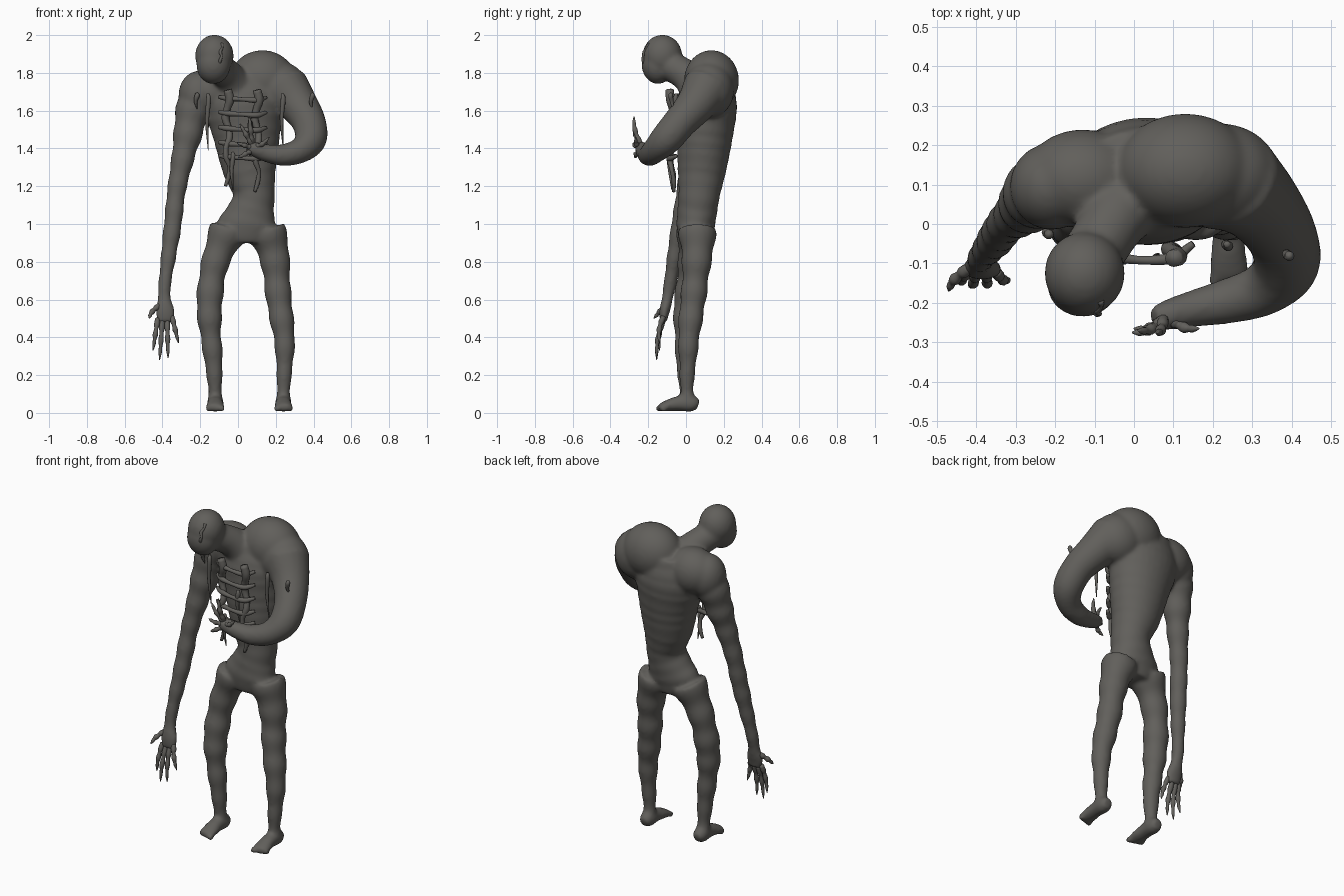
import bpy, bmesh, math
from mathutils import Vector, Matrix

if "Cube" in bpy.data.objects:
    bpy.data.objects.remove(bpy.data.objects["Cube"], do_unlink=True)

skin = bpy.data.materials.new("ash_grey_skin")
skin.use_nodes = True
GREY = (0.12, 0.115, 0.105, 1)
skin.diffuse_color = GREY
bsdf = skin.node_tree.nodes["Principled BSDF"]
bsdf.inputs["Base Color"].default_value = GREY
bsdf.inputs["Roughness"].default_value = 0.8


def spline(keys, steps):
    """Catmull-Rom through tuples of equal length."""
    vs = [Vector(k) for k in keys]
    vs = [2 * vs[0] - vs[1]] + vs + [2 * vs[-1] - vs[-2]]
    out = []
    for i in range(1, len(vs) - 2):
        a, b, c, d = vs[i - 1:i + 3]
        for s in range(steps):
            t = s / steps
            out.append(0.5 * (2 * b + (c - a) * t + (2 * a - 5 * b + 4 * c - d) * t * t
                              + (3 * b - a - 3 * c + d) * t ** 3))
    return out + [vs[-2]]


def tube(bm, keys, ref=(1, 0, 0), sides=20, steps=6, lump=0.0, pitch=0.16):
    """Swept limb: each key is x, y, z, radius, and optionally a second radius."""
    keys = [tuple(k) + ((k[3],) if len(k) == 4 else ()) for k in keys]
    path = spline([k[:3] for k in keys], steps)
    radii = spline([(k[3], k[4], 0) for k in keys], steps)
    rings = []
    for i, p in enumerate(path):
        t = (path[min(i + 1, len(path) - 1)] - path[max(i - 1, 0)]).normalized()
        u = Vector(ref)
        u = (u - t * u.dot(t)).normalized()
        w = t.cross(u)
        g = 1 + lump * math.sin(p.z * math.tau / pitch)
        ring = []
        for k in range(sides):
            a = math.tau * k / sides
            ring.append(bm.verts.new(p + u * math.cos(a) * max(radii[i][0], .002) * g
                                     + w * math.sin(a) * max(radii[i][1], .002) * g))
        rings.append(ring)
    faces = [bm.faces.new(rings[0][::-1]), bm.faces.new(rings[-1])]
    for r, q in zip(rings, rings[1:]):
        for k in range(sides):
            n = (k + 1) % sides
            faces.append(bm.faces.new((r[k], r[n], q[n], q[k])))
    bmesh.ops.recalc_face_normals(bm, faces=faces)


def ball(bm, centre, size, tilt=0, axis='X'):
    m = Matrix.Translation(centre) @ Matrix.Rotation(math.radians(tilt), 4, axis) \
        @ Matrix.Diagonal((*size, 1))
    bmesh.ops.create_icosphere(bm, subdivisions=4, radius=1, matrix=m)


def finish(name, bm, voxel=0, smooth=0):
    me = bpy.data.meshes.new(name)
    bm.to_mesh(me)
    bm.free()
    me.materials.append(skin)
    for p in me.polygons:
        p.use_smooth = True
    ob = bpy.data.objects.new(name, me)
    bpy.context.collection.objects.link(ob)
    if voxel:
        r = ob.modifiers.new("blend", 'REMESH')
        r.mode, r.voxel_size, r.use_smooth_shade = 'VOXEL', voxel, True
        s = ob.modifiers.new("soften", 'SMOOTH')
        s.factor, s.iterations = 0.5, smooth
    return ob


# Body: everything fleshy is blended into one skin
bm = bmesh.new()
# torso and pelvis
tube(bm, [(.05, .05, .90, .13, .08), (.05, .05, .98, .16, .10), (.07, .06, 1.07, .125, .105),
          (.085, .07, 1.16, .11, .11), (.06, .085, 1.30, .145, .13), (.045, .10, 1.48, .18, .15),
          (.03, .11, 1.64, .21, .16), (.03, .12, 1.78, .17, .12)], sides=32, lump=.012, pitch=.07)
# shoulder humps
ball(bm, (.13, .135, 1.76), (.175, .145, .16))
ball(bm, (.22, .12, 1.71), (.15, .135, .15))
ball(bm, (-.13, .115, 1.70), (.15, .125, .135))
ball(bm, (-.21, .095, 1.68), (.105, .11, .13))
# neck and head
tube(bm, [(.0, .08, 1.70, .11), (-.05, .01, 1.78, .085), (-.10, -.07, 1.83, .08),
          (-.13, -.12, 1.86, .09)])
ball(bm, (-.125, -.125, 1.89), (.102, .105, .112))
ball(bm, (-.13, -.155, 1.84), (.09, .08, .10), 10)
# hanging right arm
tube(bm, [(-.20, .10, 1.70, .10), (-.24, .08, 1.60, .09), (-.265, .055, 1.48, .077),
          (-.29, .03, 1.36, .062), (-.325, 0, 1.18, .05), (-.345, -.03, 1.0, .048),
          (-.368, -.06, .83, .041), (-.388, -.085, .68, .034), (-.39, -.10, .60, .038, .03),
          (-.385, -.115, .53, .05, .026), (-.385, -.12, .48, .045, .02)], lump=.05, pitch=.13)
# bent left arm
tube(bm, [(.25, .11, 1.72, .13), (.32, .05, 1.63, .105), (.375, -.03, 1.54, .09),
          (.385, -.105, 1.45, .085), (.33, -.165, 1.39, .068), (.24, -.195, 1.365, .058),
          (.15, -.215, 1.375, .047), (.09, -.23, 1.395, .04), (.05, -.24, 1.41, .03)],
     ref=(0, 0, 1))
# legs
tube(bm, [(-.05, .05, .97, .10), (-.09, .04, .88, .085), (-.125, .03, .78, .072),
          (-.145, .015, .66, .07), (-.152, .0, .54, .068), (-.145, -.005, .42, .056),
          (-.13, -.005, .28, .05), (-.122, 0, .14, .037), (-.12, .01, .05, .042)],
     lump=.06, pitch=.15)
tube(bm, [(.15, .06, .97, .10), (.18, .06, .88, .09), (.20, .055, .78, .075),
          (.21, .045, .66, .069), (.225, .03, .54, .066), (.245, .015, .40, .057),
          (.247, .01, .28, .047), (.242, .005, .14, .036), (.24, .01, .05, .042)],
     lump=.06, pitch=.15)
# feet with toes
for fx, out in ((-.12, -1), (.24, 1)):
    tube(bm, [(fx, .065, .04, .028), (fx, .03, .05, .043, .045), (fx, -.04, .05, .042, .04),
              (fx, -.10, .038, .048, .03), (fx, -.14, .028, .046, .02)], lump=0)
    for i in range(5):
        x = fx + out * (i - 2) * .02
        ball(bm, (x, -.143 + .006 * i, .024), (.013, .022, .018))
finish("body", bm, .011, 7)


def digit(bm, a, b, bend, r):
    """Bony finger with a knuckle swell, ending in a claw."""
    a, b, bend = Vector(a), Vector(b), Vector(bend)
    stops = [(0, r), (.2, r * 1.15), (.32, r * .8), (.5, r * 1.1), (.65, r * .7), (.8, r * .7), (1, .002)]
    tube(bm, [(*(a.lerp(b, t) + bend * math.sin(math.pi * t)), q) for t, q in stops], sides=10, steps=3,
         ref=(.3, .9, .3))


# Fingers of the hanging hand
bm = bmesh.new()
for root, tip in (((-.425, -.12, .50), (-.45, -.14, .33)), ((-.40, -.12, .49), (-.415, -.155, .28)),
                  ((-.375, -.12, .49), (-.37, -.155, .29)), ((-.35, -.12, .51), (-.315, -.14, .37))):
    digit(bm, root, tip, (0, -.012, 0), .013)
digit(bm, (-.415, -.11, .57), (-.47, -.17, .50), (-.012, 0, 0), .014)
finish("right_fingers", bm)

# Fingers of the raised hand
bm = bmesh.new()
for tip in ((.0, -.265, 1.35), (-.005, -.275, 1.43), (.01, -.27, 1.53), (.06, -.275, 1.57)):
    z = 1.39 + (tip[2] - 1.35) * .15
    digit(bm, (.075, -.24, z), tip, (0, -.012, 0), .013)
digit(bm, (.09, -.24, 1.41), (.165, -.265, 1.46), (0, -.01, -.012), .013)
finish("left_fingers", bm)

# Exposed breastbone rails and rungs
bm = bmesh.new()
for x, low in ((-.055, 1.20), (.10, 1.17)):
    n = 10
    tube(bm, [(x + .012 * math.sin(i * 1.7), -.075 - .012 * math.cos(i), 1.71 - (1.71 - low) * i / n,
               .022 - .0014 * i + .003 * (i % 2)) for i in range(n + 1)], sides=12, steps=4)
for i, z in enumerate((1.66, 1.58, 1.50, 1.42, 1.35)):
    tube(bm, [(-.10, -.055, z + .012, .010), (-.055, -.08, z + .006, .015), (.02, -.092, z, .011),
              (.10, -.085, z - .004, .015), (.15, -.05, z + .01, .009)], ref=(0, 0, 1), sides=10)
finish("chest_bones", bm)

# Loose tendon strips beside the ribs and spikes on the upper arm
bm = bmesh.new()
for x, y, z, length in ((-.16, -.045, 1.69, .30), (.235, -.05, 1.69, .28), (-.22, -.02, 1.69, .08),
                        (.39, -.075, 1.69, .09), (.06, -.085, 1.55, .2), (-.03, -.085, 1.38, .2)):
    tube(bm, [(x, y, z, .008), (x + .004, y - .006, z - length * .12, .013),
              (x - .004, y, z - length * .5, .010), (x + .003, y + .01, z - length, .002)], sides=10)
finish("tendon_strips", bm)

# Jagged scar down the face
bm = bmesh.new()
tube(bm, [(-.085 + .005 * math.sin(i * 2.4) - .002 * i, -.195 - .033 * math.sin(i * .45), 1.955 - .022 * i,
           .006 if i % 2 else .009) for i in range(8)], sides=8, steps=3)
finish("face_scar", bm)
